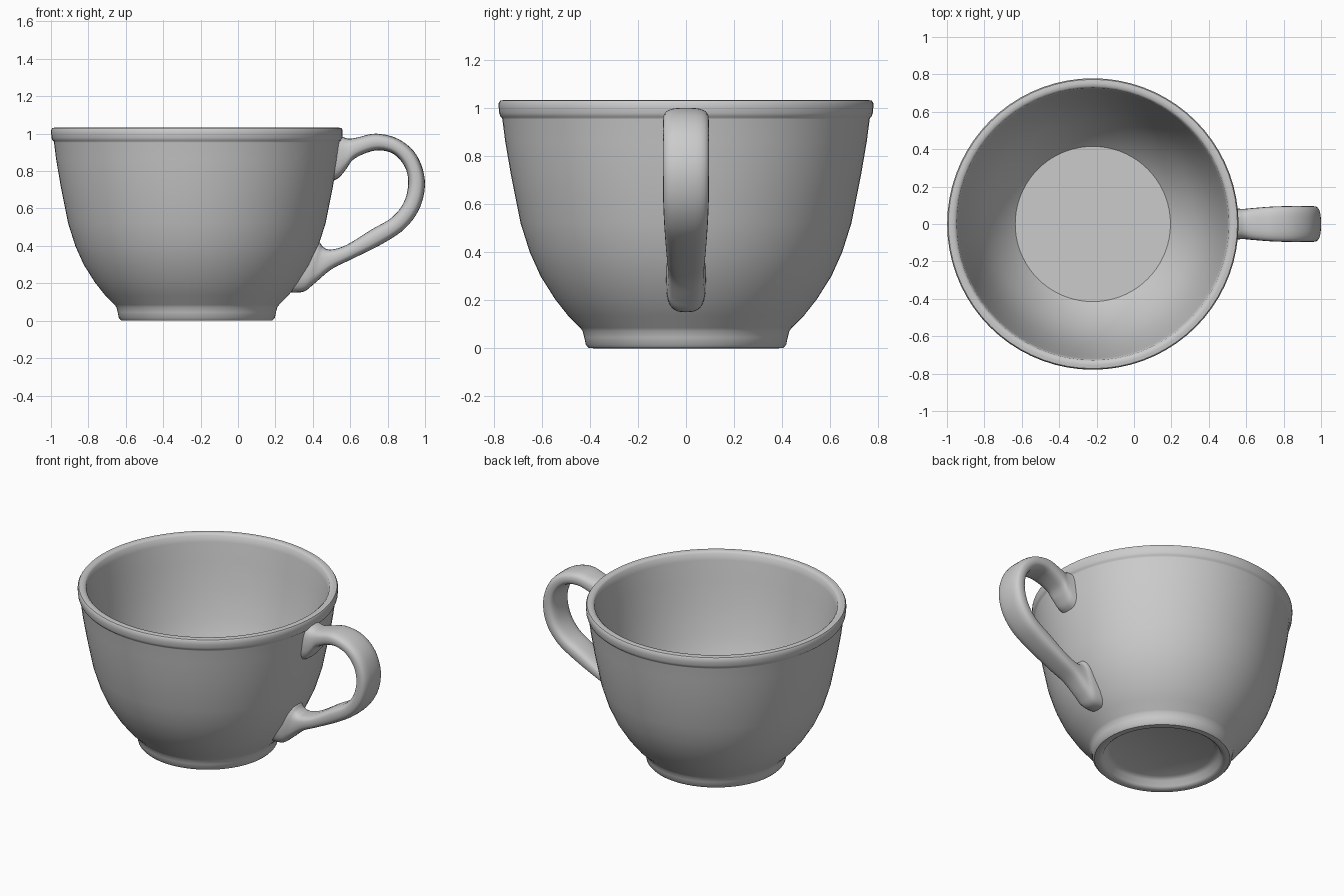
import bpy, bmesh, math
from mathutils import Vector

if "Cube" in bpy.data.objects:
    bpy.data.objects.remove(bpy.data.objects["Cube"], do_unlink=True)

# Single grey glaze
GREY = (0.6, 0.6, 0.6, 1.0)
glaze = bpy.data.materials.new("grey_glaze")
glaze.use_nodes = True
glaze.diffuse_color = GREY
glaze.node_tree.nodes["Principled BSDF"].inputs["Base Color"].default_value = GREY

CUP_X = -0.22  # axis of the bowl


def make_object(name, bm, angle):
    """Turn a bmesh into a smooth shaded object."""
    bmesh.ops.recalc_face_normals(bm, faces=bm.faces)
    mesh = bpy.data.meshes.new(name)
    bm.to_mesh(mesh)
    bm.free()
    mesh.materials.append(glaze)
    obj = bpy.data.objects.new(name, mesh)
    bpy.context.collection.objects.link(obj)
    bpy.ops.object.select_all(action='DESELECT')
    obj.select_set(True)
    bpy.context.view_layer.objects.active = obj
    bpy.ops.object.shade_smooth_by_angle(angle=math.radians(angle))
    return obj


def lathe(name, profile, steps=72):
    """Revolve (radius, height) points about the z axis."""
    bm = bmesh.new()
    verts = [bm.verts.new((r, 0, z)) for r, z in profile]
    edges = [bm.edges.new(pair) for pair in zip(verts, verts[1:])]
    bmesh.ops.spin(bm, geom=verts + edges, cent=(0, 0, 0), axis=(0, 0, 1),
                   angle=math.tau, steps=steps, use_duplicate=False)
    bmesh.ops.remove_doubles(bm, verts=bm.verts, dist=0.0005)
    return make_object(name, bm, 40)


def smooth_row(rows, per_span=5):
    """Catmull-Rom interpolation through rows of numbers."""
    pts = [Vector(r) for r in rows]
    pts = [pts[0]] + pts + [pts[-1]]
    out = []
    for a, b, c, d in zip(pts, pts[1:], pts[2:], pts[3:]):
        for i in range(per_span):
            t = i / per_span
            out.append(0.5 * (2 * b + (c - a) * t + (2 * a - 5 * b + 4 * c - d) * t * t
                              + (3 * b - a - 3 * c + d) * t ** 3))
    return out + [pts[-1]]


# Bowl: underside recess, foot ring, outer wall, rim band, inner wall, floor
foot = [(0, 0.06), (0.31, 0.06), (0.34, 0.045), (0.355, 0.012), (0.37, 0.001),
        (0.385, 0.0), (0.405, 0.002), (0.417, 0.015), (0.423, 0.045), (0.43, 0.072),
        (0.44, 0.085)]
wall = [(0.49, 0.135), (0.545, 0.205), (0.605, 0.30), (0.65, 0.40), (0.688, 0.52),
        (0.728, 0.72), (0.752, 0.86), (0.764, 0.953)]
rim = [(0.765, 0.958), (0.772, 0.964), (0.777, 0.978), (0.779, 1.0), (0.779, 1.02),
       (0.773, 1.03), (0.755, 1.033), (0.738, 1.031), (0.728, 1.022)]
inside = [(0.72, 0.98), (0.703, 0.86), (0.675, 0.70), (0.635, 0.52), (0.59, 0.39),
          (0.545, 0.30), (0.49, 0.215), (0.44, 0.155), (0.415, 0.13), (0, 0.13)]
bowl = lathe("cup_bowl", foot + wall + rim + inside)
bowl.location.x = CUP_X

# Handle sections: outer edge x, z, inner edge x, z; half width goes with them
edges_xz = [(0.53, 0.99, 0.49, 0.74), (0.56, 0.982, 0.54, 0.765),
            (0.595, 0.973, 0.578, 0.81), (0.64, 0.98, 0.625, 0.868),
            (0.74, 1.0, 0.735, 0.91), (0.86, 0.97, 0.83, 0.892),
            (0.955, 0.885, 0.893, 0.82), (0.999, 0.75, 0.91, 0.73),
            (0.975, 0.61, 0.885, 0.63), (0.895, 0.495, 0.82, 0.55),
            (0.77, 0.41, 0.715, 0.488), (0.61, 0.33, 0.58, 0.405),
            (0.50, 0.275, 0.495, 0.38), (0.41, 0.20, 0.455, 0.395),
            (0.35, 0.155, 0.435, 0.42), (0.27, 0.15, 0.405, 0.435)]
widths = [0.088, 0.083, 0.081, 0.085, 0.093, 0.096, 0.096, 0.096,
          0.095, 0.091, 0.086, 0.079, 0.074, 0.074, 0.081, 0.084]
AROUND = 24


def rounded(v, power):
    return math.copysign(abs(v) ** (2 / power), v)


bm = bmesh.new()
rings = []
for ox, oz, ix, iz, w in smooth_row([e + (w,) for e, w in zip(edges_xz, widths)]):
    outer, inner = Vector((ox, 0, oz)), Vector((ix, 0, iz))
    mid, half = (outer + inner) / 2, (outer - inner) / 2
    ring = []
    for k in range(AROUND):
        a = math.tau * k / AROUND
        p = mid + half * rounded(math.sin(a), 3)
        p.y = w * rounded(math.cos(a), 3)
        ring.append(bm.verts.new(p))
    rings.append(ring)
for r0, r1 in zip(rings, rings[1:]):
    for k in range(AROUND):
        n = (k + 1) % AROUND
        bm.faces.new((r0[k], r0[n], r1[n], r1[k]))
# Close the ends buried in the wall
bm.faces.new(rings[0])
bm.faces.new(rings[-1])
handle = make_object("cup_handle", bm, 50)
